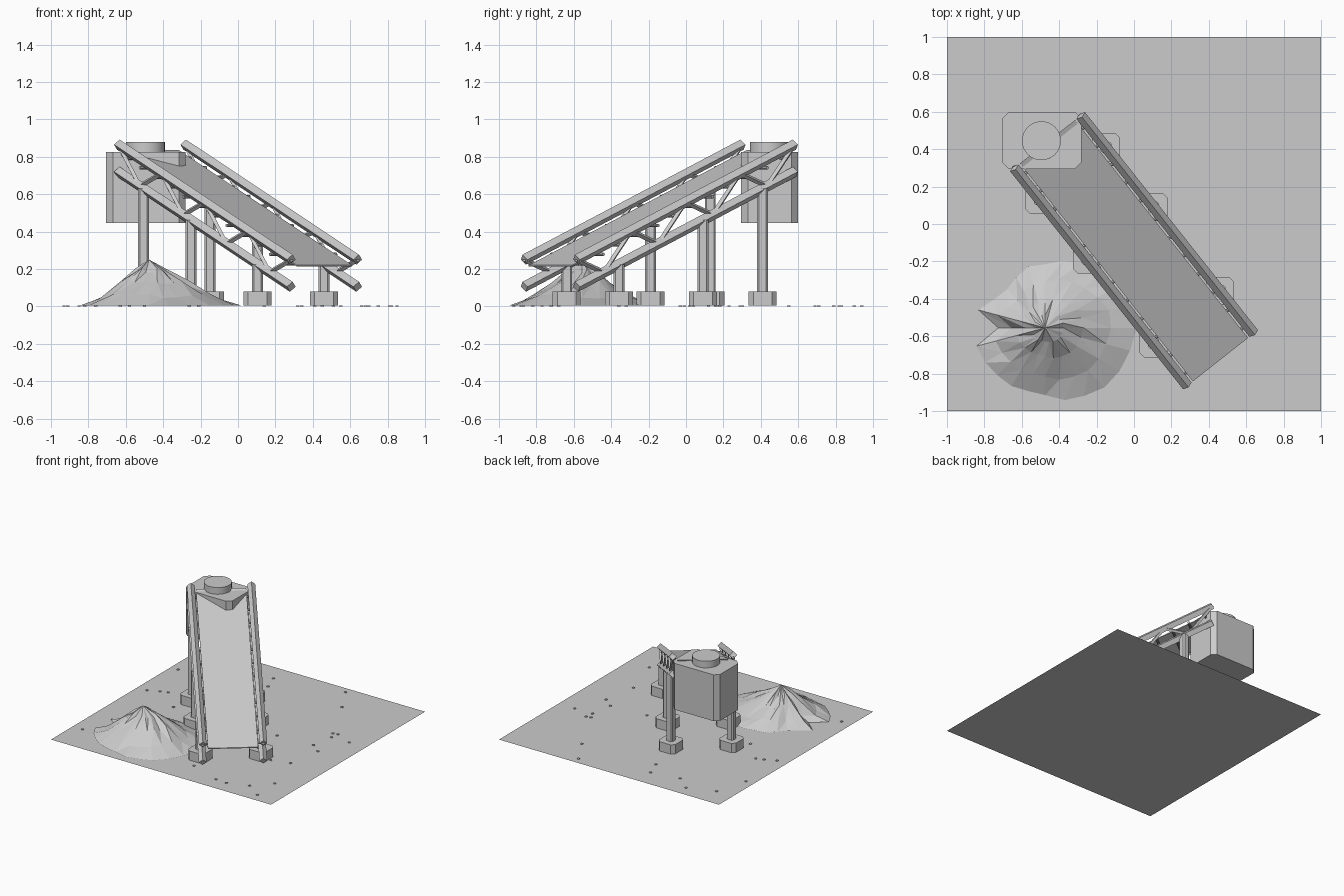
import bpy, bmesh, math, random
from mathutils import Vector, Matrix

random.seed(4)
old = bpy.data.objects.get("Cube")
if old:
    bpy.data.objects.remove(old)

grey = bpy.data.materials.new("plain grey")
grey.use_nodes = True
grey.diffuse_color = (0.6, 0.6, 0.6, 1)
grey.node_tree.nodes["Principled BSDF"].inputs["Base Color"].default_value = (0.6, 0.6, 0.6, 1)


def finish(name, bm):
    bmesh.ops.recalc_face_normals(bm, faces=bm.faces)
    mesh = bpy.data.meshes.new(name)
    bm.to_mesh(mesh)
    bm.free()
    mesh.materials.append(grey)
    obj = bpy.data.objects.new(name, mesh)
    bpy.context.collection.objects.link(obj)
    return obj


def bar(bm, a, b, radius, sides=4):
    """Prism from a to b; four sides give a diamond section."""
    d = b - a
    side = Vector((-d.y, d.x, 0)).normalized()
    up = d.normalized().cross(side)
    m = Matrix((side, up, d.normalized())).transposed().to_4x4()
    bmesh.ops.create_cone(bm, cap_ends=True, segments=sides, radius1=radius,
                          radius2=radius, depth=d.length,
                          matrix=Matrix.Translation((a + b) / 2) @ m)


def chamfered_box(bm, x, y, z0, z1, hx, hy, c):
    """Upright box with cut vertical corners."""
    pts = [(hx, c - hy), (hx, hy - c), (hx - c, hy), (c - hx, hy),
           (-hx, hy - c), (-hx, c - hy), (c - hx, -hy), (hx - c, -hy)]
    face = bm.faces.new([bm.verts.new((x + px, y + py, z0)) for px, py in pts])
    ext = bmesh.ops.extrude_face_region(bm, geom=[face], use_keep_orig=True)
    top = [g for g in ext["geom"] if isinstance(g, bmesh.types.BMVert)]
    bmesh.ops.translate(bm, verts=top, vec=(0, 0, z1 - z0))


# Ground sheet and scattered pebbles
bm = bmesh.new()
bmesh.ops.create_grid(bm, x_segments=1, y_segments=1, size=1)
finish("ground_sheet", bm)
bm = bmesh.new()
spots = [(-.85, .82), (-.63, .9), (-.5, .79), (-.26, .83), (-.21, .69), (.32, .94),
         (.45, .71), (-.93, .55), (-.91, .12), (-.82, .16), (-.76, .18), (-.58, -.01),
         (.66, .29), (.7, .3), (.69, .23), (.85, .23), (.66, .04), (.75, -.03),
         (.34, .02), (.7, -.32), (.55, -.36), (.81, -.68), (.68, -.82), (.51, -.88),
         (.41, -.87), (.82, -.92), (-.91, -.72), (.14, -.77)]
for x, y in spots:
    chamfered_box(bm, x, y, 0, 0.006, 0.009, 0.009, 0.003)
finish("pebbles", bm)

# Sloping conveyor frame: head and tail of the right-hand top rail
head, tail = Vector((-0.64, 0.30, 0.865)), Vector((0.285, -0.865, 0.25))
across = Vector((0.355, 0.28, 0))
drop = Vector((0, 0, -0.145))


def along(t):
    return head.lerp(tail, t)


PANELS = 8
for name, shift in (("right", Vector()), ("left", across)):
    bm = bmesh.new()
    for offset in (Vector(), drop):
        bar(bm, head + shift + offset, tail + shift + offset, 0.029)
    finish(name + "_rails", bm)
    # Zigzag bracing between the rails
    bm = bmesh.new()
    for i in range(PANELS):
        a, b = along(i / PANELS) + shift, along((i + 1) / PANELS) + shift
        if i % 2:
            bar(bm, a + drop, b, 0.014)
        else:
            bar(bm, a, b + drop, 0.014)
    finish(name + "_bracing", bm)
    # Posts on footings
    posts, feet = bmesh.new(), bmesh.new()
    for t in (0.146, 0.42, 0.805):
        p = along(t) + shift
        chamfered_box(posts, p.x, p.y, 0.07, p.z + drop.z, 0.029, 0.029, 0.01)
        chamfered_box(feet, p.x, p.y, 0.004, 0.08, 0.075, 0.075, 0.025)
    finish(name + "_posts", posts)
    finish(name + "_footings", feet)

# Belt sheet and the rollers beneath it
bm = bmesh.new()
inset = across * 0.085
low = Vector((0, 0, -0.03))
corners = [head + inset, tail + inset, tail + across - inset, head + across - inset]
face = bm.faces.new([bm.verts.new(c + low) for c in corners])
ext = bmesh.ops.extrude_face_region(bm, geom=[face], use_keep_orig=True)
bmesh.ops.translate(bm, vec=(0, 0, -0.007),
                    verts=[g for g in ext["geom"] if isinstance(g, bmesh.types.BMVert)])
finish("belt", bm)
bm = bmesh.new()
for i in range(12):
    p = along(0.04 + 0.92 * i / 11) + Vector((0, 0, -0.048))
    bar(bm, p, p + across, 0.009, 8)
finish("rollers", bm)

# Drive housing with a round cap
bm = bmesh.new()
chamfered_box(bm, -0.4925, 0.447, 0.445, 0.825, 0.213, 0.152, 0.036)
finish("drive_housing", bm)
bm = bmesh.new()
bar(bm, Vector((-0.495, 0.445, 0.8)), Vector((-0.495, 0.4451, 0.88)), 0.104, 32)
cap = finish("housing_cap", bm)
bpy.context.view_layer.objects.active = cap
cap.select_set(True)
bpy.ops.object.shade_smooth_by_angle()

# Faceted rubble heap: rings shrinking up to a peak
outline = [.49, .49, .45, .42, .4, .37, .34, .34, .31, .29, .31, .37, .25,
           .38, .37, .36, .36, .35, .36, .4, .42, .45, .46, .47]
N = len(outline)
bm = bmesh.new()
peak = Vector((-0.475, -0.555, 0.25))
rings = []
for scale, height in ((1, 0.006), (0.72, 0.055), (0.42, 0.13), (0.2, 0.195)):
    ring = []
    for i, r in enumerate(outline):
        a = math.tau * i / N
        j = 0 if scale == 1 else random.uniform(-0.016, 0.016)
        k = r * scale
        ring.append(bm.verts.new((peak.x + k * math.cos(a), peak.y + k * math.sin(a), height + j)))
    rings.append(ring)
tip = bm.verts.new(peak)
for i in range(N):
    n = (i + 1) % N
    for lower, upper in zip(rings, rings[1:]):
        bm.faces.new((lower[i], lower[n], upper[n]))
        bm.faces.new((lower[i], upper[n], upper[i]))
    bm.faces.new((rings[-1][i], rings[-1][n], tip))
finish("rubble_heap", bm)
